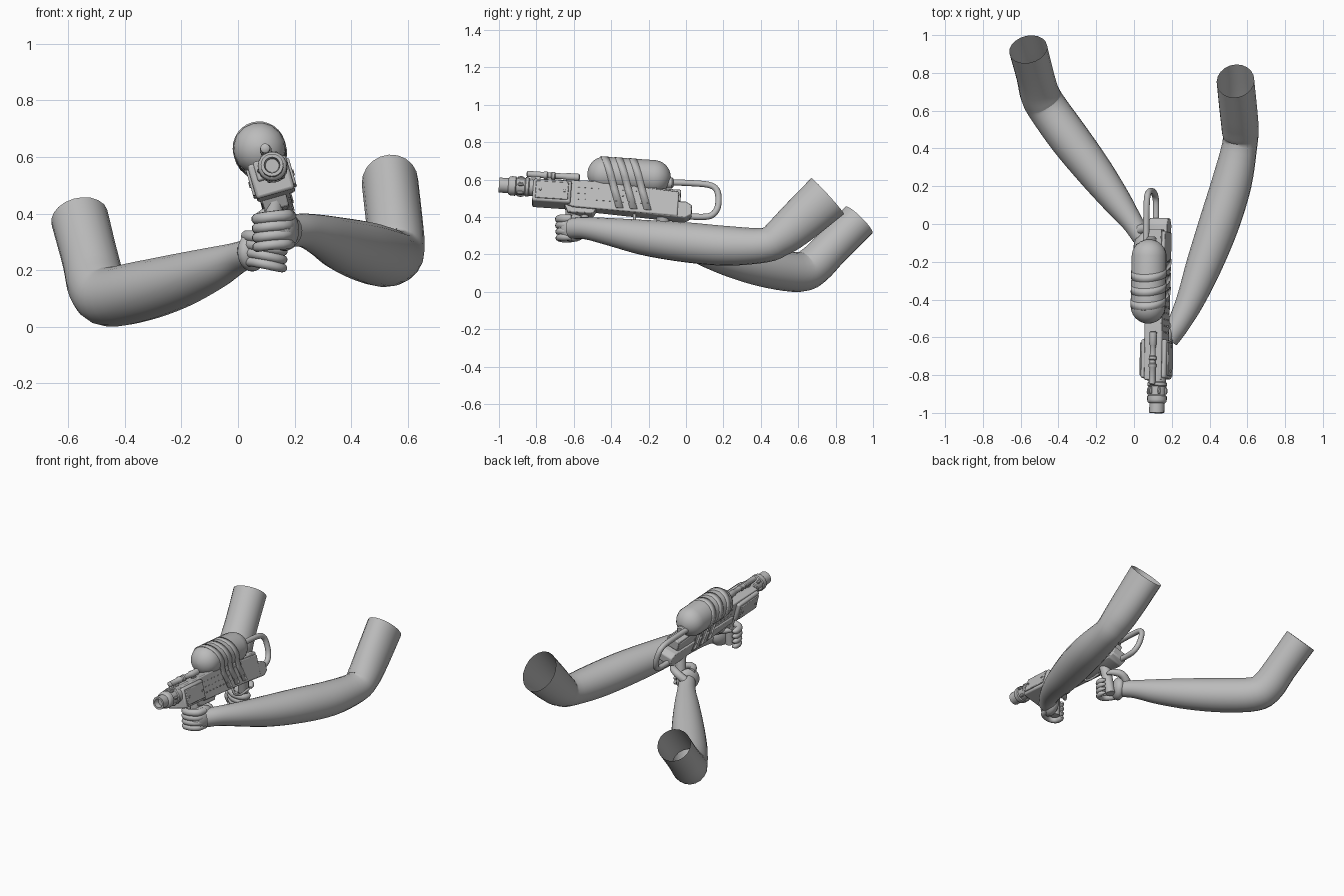
import bpy, bmesh, math
from mathutils import Vector, Matrix

if "Cube" in bpy.data.objects:
    bpy.data.objects.remove(bpy.data.objects["Cube"], do_unlink=True)

grey = bpy.data.materials.new("plain_grey")
grey.use_nodes = True
grey.diffuse_color = (0.5, 0.5, 0.5, 1)
grey.node_tree.nodes["Principled BSDF"].inputs["Base Color"].default_value = (0.5, 0.5, 0.5, 1)

# Blaster frame: barrel along -y, pitched up and rolled over
GUN = (Matrix.Translation((0.125, -0.4, 0.5)) @ Matrix.Rotation(math.radians(-16), 4, 'Y')
       @ Matrix.Rotation(math.radians(-4), 4, 'X'))
WORLD = Matrix.Identity(4)


def finish(name, bm, matrix=WORLD, bevel=0, angle=40):
    bmesh.ops.recalc_face_normals(bm, faces=bm.faces)
    mesh = bpy.data.meshes.new(name)
    bm.to_mesh(mesh)
    bm.free()
    ob = bpy.data.objects.new(name, mesh)
    ob.matrix_world = matrix
    bpy.context.collection.objects.link(ob)
    mesh.materials.append(grey)
    if bevel:
        mod = ob.modifiers.new("soft_edges", 'BEVEL')
        mod.width, mod.segments = bevel, 2
    bpy.ops.object.select_all(action='DESELECT')
    ob.select_set(True)
    bpy.context.view_layer.objects.active = ob
    bpy.ops.object.shade_smooth_by_angle(angle=math.radians(angle))
    return ob


def smooth_path(points, steps):
    """Catmull-Rom through (x, y, z, radius) points."""
    pts = [Vector(p) for p in points]
    pts = [2 * pts[0] - pts[1]] + pts + [2 * pts[-1] - pts[-2]]
    out = []
    for a, b, c, d in zip(pts, pts[1:], pts[2:], pts[3:]):
        for i in range(steps):
            t = i / steps
            out.append(0.5 * (2 * b + (c - a) * t + (2 * a - 5 * b + 4 * c - d) * t * t
                              + (3 * b - a - 3 * c + d) * t ** 3))
    return out + [pts[-2]]


def tube(name, points, sides=12, steps=4, caps=True, matrix=WORLD, flare=0):
    """Sweep a circle along the points; flare makes the far end taller than wide."""
    path = smooth_path(points, steps)
    bm = bmesh.new()
    rings = []
    normal = (path[1] - path[0]).to_3d().cross(Vector((0.01, 0.02, 1)))
    for i, p in enumerate(path):
        tangent = (path[min(i + 1, len(path) - 1)] - path[max(i - 1, 0)]).to_3d().normalized()
        normal = (normal - tangent * normal.dot(tangent)).normalized()
        side = tangent.cross(normal) * (1 + flare * max(0, 4 * i / (len(path) - 1) - 3))
        ring = []
        for k in range(sides):
            a = math.tau * k / sides
            ring.append(bm.verts.new(p.to_3d() + p[3] * (normal * math.cos(a) + side * math.sin(a))))
        rings.append(ring)
    for r, s in zip(rings, rings[1:]):
        for k in range(sides):
            bm.faces.new((r[k], r[k - 1], s[k - 1], s[k]))
    if caps:
        bm.faces.new(rings[0])
        bm.faces.new(rings[-1])
    return finish(name, bm, matrix, angle=60)


def lathe(name, profile, u=0, w=0, sides=20):
    """Turn (along, radius) points around the blaster's long axis."""
    bm = bmesh.new()
    rings = [[bm.verts.new((u + r * math.cos(math.tau * k / sides), v,
                            w + r * math.sin(math.tau * k / sides))) for k in range(sides)]
             for v, r in profile]
    for r, s in zip(rings, rings[1:]):
        for k in range(sides):
            bm.faces.new((r[k], r[k - 1], s[k - 1], s[k]))
    bm.faces.new(rings[0])
    bm.faces.new(rings[-1])
    return finish(name, bm, GUN)


def plate(name, outline, half, bevel=0.006, u=0):
    """Extrude a side outline of (along, up) points to both sides."""
    bm = bmesh.new()
    face = bm.faces.new([bm.verts.new((u - half, v, w)) for v, w in outline])
    ext = bmesh.ops.extrude_face_region(bm, geom=[face])["geom"]
    bmesh.ops.translate(bm, vec=(2 * half, 0, 0), verts=[g for g in ext if isinstance(g, bmesh.types.BMVert)])
    return finish(name, bm, GUN, bevel)


def box(name, v0, v1, w0, w1, half, bevel=0.005, u=0):
    return plate(name, [(v0, w0), (v1, w0), (v1, w1), (v0, w1)], half, bevel, u)


def ball(name, centre, size, turn=0):
    bm = bmesh.new()
    bmesh.ops.create_uvsphere(bm, u_segments=20, v_segments=12, radius=1)
    bmesh.ops.scale(bm, vec=size, verts=bm.verts)
    return finish(name, bm, Matrix.Translation(centre) @ Matrix.Rotation(math.radians(turn), 4, 'Z'), angle=60)


# Arms: open sleeves from the wrist to the upper arm
tube("left_arm", [(0.18, -0.61, 0.34, 0.056), (0.235, -0.53, 0.34, 0.06), (0.3, -0.4, 0.32, 0.075),
                  (0.37, -0.22, 0.29, 0.095), (0.45, 0, 0.265, 0.107), (0.518, 0.22, 0.246, 0.106),
                  (0.56, 0.42, 0.25, 0.093), (0.562, 0.5, 0.288, 0.098), (0.553, 0.6, 0.37, 0.1),
                  (0.537, 0.757, 0.512, 0.1)], 20, 4, False, flare=0.3)
tube("right_arm", [(0.04, -0.07, 0.26, 0.05), (-0.01, 0.01, 0.24, 0.057), (-0.09, 0.12, 0.205, 0.077),
                   (-0.21, 0.28, 0.162, 0.097), (-0.34, 0.45, 0.126, 0.107), (-0.455, 0.61, 0.106, 0.106),
                   (-0.497, 0.685, 0.143, 0.105), (-0.522, 0.78, 0.238, 0.1),
                   (-0.56, 0.925, 0.385, 0.102)], 20, 4, False)

# Hands: palm, four curled fingers and a thumb
ball("left_palm", (0.165, -0.605, 0.342), (0.048, 0.083, 0.075), -15)
ball("right_palm", (0.05, -0.09, 0.265), (0.042, 0.075, 0.07), -30)
for i in range(4):
    z = 0.392 - 0.033 * i
    r = 0.021 - 0.001 * i
    tube("left_finger", [(0.185, -0.61, z, r), (0.168, -0.66, z, r + 0.002), (0.115, -0.68, z - 0.004, r),
                         (0.075, -0.66, z - 0.01, r), (0.068, -0.615, z - 0.012, r * 0.9),
                         (0.08, -0.595, z - 0.012, r * 0.35)], 10, 3)
    z = 0.32 - 0.03 * i
    tube("right_finger", [(0.03, -0.1, z, r), (0.05, -0.15, z, r), (0.095, -0.18, z - 0.008, r),
                          (0.145, -0.165, z - 0.02, r * 0.9), (0.16, -0.125, z - 0.023, r * 0.8),
                          (0.145, -0.1, z - 0.021, r * 0.35)], 10, 3)
tube("left_thumb", [(0.2, -0.55, 0.36, 0.025), (0.15, -0.54, 0.39, 0.024), (0.1, -0.55, 0.4, 0.02),
                    (0.07, -0.575, 0.395, 0.008)], 10, 3)
tube("right_thumb", [(0.03, -0.03, 0.29, 0.026), (0.08, -0.02, 0.325, 0.024), (0.13, -0.05, 0.335, 0.02),
                     (0.15, -0.08, 0.33, 0.008)], 10, 3)

# Grips and trigger guard
tube("front_grip", [(0.115, -0.62, 0.285, 0.03), (0.12, -0.615, 0.36, 0.032), (0.13, -0.61, 0.46, 0.034)], 12, 2)
tube("rear_grip", [(0.105, -0.1, 0.215, 0.03), (0.115, -0.11, 0.3, 0.032), (0.13, -0.13, 0.42, 0.034)], 12, 2)
tube("trigger_guard", [(0, 0.13, -0.07, 0.008), (0, 0.14, -0.13, 0.008), (0, 0.2, -0.15, 0.008),
                       (0, 0.28, -0.14, 0.008)], 8, 3, matrix=GUN)

# Blaster body
plate("receiver", [(-0.43, 0), (-0.2, -0.072), (0.36, -0.085), (0.36, 0.05), (-0.1, 0.078), (-0.43, 0.068)], 0.048)
plate("lower_rail", [(-0.2, -0.066), (0.4, -0.092), (0.435, -0.07), (0.435, -0.02), (0.4, 0), (-0.2, -0.02)],
      0.051, u=-0.008)
box("rear_block", 0.2, 0.37, 0.002, 0.066, 0.038, u=-0.006)
plate("pump_foot", [(-0.25, -0.05), (-0.225, -0.1), (-0.09, -0.1), (-0.07, -0.06)], 0.044, u=-0.01)
box("front_shroud", -0.42, -0.215, -0.06, 0.064, 0.07, 0.01)
for s in (-1, 1):
    box("side_panel", -0.405, -0.23, -0.045, 0.05, 0.005, 0.004, s * 0.074)
    for row in range(3):
        for i in range(12):
            v = -0.18 + 0.034 * i
            w = 0.035 - 0.033 * row
            box("side_stud", v, v + 0.009, w, w + 0.005, 0.003, 0, s * (0.051 if row == 2 else 0.048))
    for v in (-0.38, -0.25):
        box("panel_screw", v - 0.006, v + 0.006, -0.004, 0.008, 0.003, 0.002, s * 0.08)

# Barrel with a hollow muzzle and collar
BU = 0.015
lathe("barrel", [(-0.57, 0.024), (-0.603, 0.028), (-0.603, 0.04), (-0.553, 0.04), (-0.55, 0.045),
                 (-0.545, 0.05), (-0.535, 0.052), (-0.515, 0.052), (-0.51, 0.046),
                 (-0.465, 0.046), (-0.46, 0.052), (-0.445, 0.052), (-0.44, 0.047), (-0.3, 0.047)], BU, 0.028)
for k in range(6):
    a = math.tau * k / 6
    lathe("collar_knob", [(-0.505, 0.006), (-0.495, 0.01), (-0.48, 0.01), (-0.47, 0.006)],
          BU + 0.047 * math.cos(a), 0.028 + 0.047 * math.sin(a), 8)

# Pump rod over the barrel
lathe("top_rod", [(-0.46, 0.01), (-0.455, 0.017), (-0.37, 0.017), (-0.365, 0.021), (-0.35, 0.021),
                  (-0.345, 0.016), (-0.33, 0.016), (-0.325, 0.021), (-0.31, 0.021), (-0.305, 0.016),
                  (-0.25, 0.016), (-0.245, 0.02), (-0.18, 0.02), (-0.175, 0.012)], 0.008, 0.102, 12)
for v in (-0.4, -0.22):
    box("rod_mount", v - 0.015, v + 0.015, 0.05, 0.102, 0.01, 0.002, 0.008)

# Water tank: a capsule with filler cap
R, W, TU = 0.093, 0.136, -0.012
front = [(-0.047 - 0.09 * math.cos(t * math.pi / 12), max(R * math.sin(t * math.pi / 12), 0.004)) for t in range(7)]
back = [(0.173 - v, r) for v, r in reversed(front)]
lathe("water_tank", front + back, TU, W, 16)
lathe("tank_cap", [(0.28, 0.03), (0.318, 0.03), (0.326, 0.022)], TU, W - 0.025, 14)
box("tank_saddle", -0.09, 0.24, 0.04, 0.09, 0.042)

# Slanted straps hugging the tank and running down the body sides
for v in (-0.02, 0.055, 0.13):
    arc = [math.radians(215 - 250 * k / 20) for k in range(21)]
    outline = [(TU + (R + 0.001) * math.cos(a), (R + 0.001) * math.sin(a)) for a in arc]
    outline = [(-0.061, -0.2), (-0.058, -0.1)] + outline + [(0.053, -0.1), (0.053, -0.2)]
    bm = bmesh.new()
    edge = [[bm.verts.new((u, v - 0.35 * h + dv, W + h)) for u, h in outline] for dv in (-0.02, 0.02)]
    for k in range(len(outline) - 1):
        bm.faces.new((edge[0][k], edge[0][k + 1], edge[1][k + 1], edge[1][k]))
    strap = finish("tank_strap", bm, GUN)
    strap.modifiers.new("thickness", 'SOLIDIFY').thickness = 0.006

# Hose looping from the tank to the rear of the body
HU = -0.035
tube("rear_hose", [(HU, 0.28, W - 0.016, 0.017), (HU, 0.4, 0.124, 0.017), (HU, 0.51, 0.122, 0.017),
                   (HU, 0.556, 0.1, 0.017), (HU, 0.572, 0.05, 0.017), (HU, 0.568, -0.01, 0.017),
                   (HU, 0.535, -0.05, 0.017), (HU, 0.47, -0.06, 0.017), (HU, 0.4, -0.06, 0.017)],
     12, 4, matrix=GUN)
